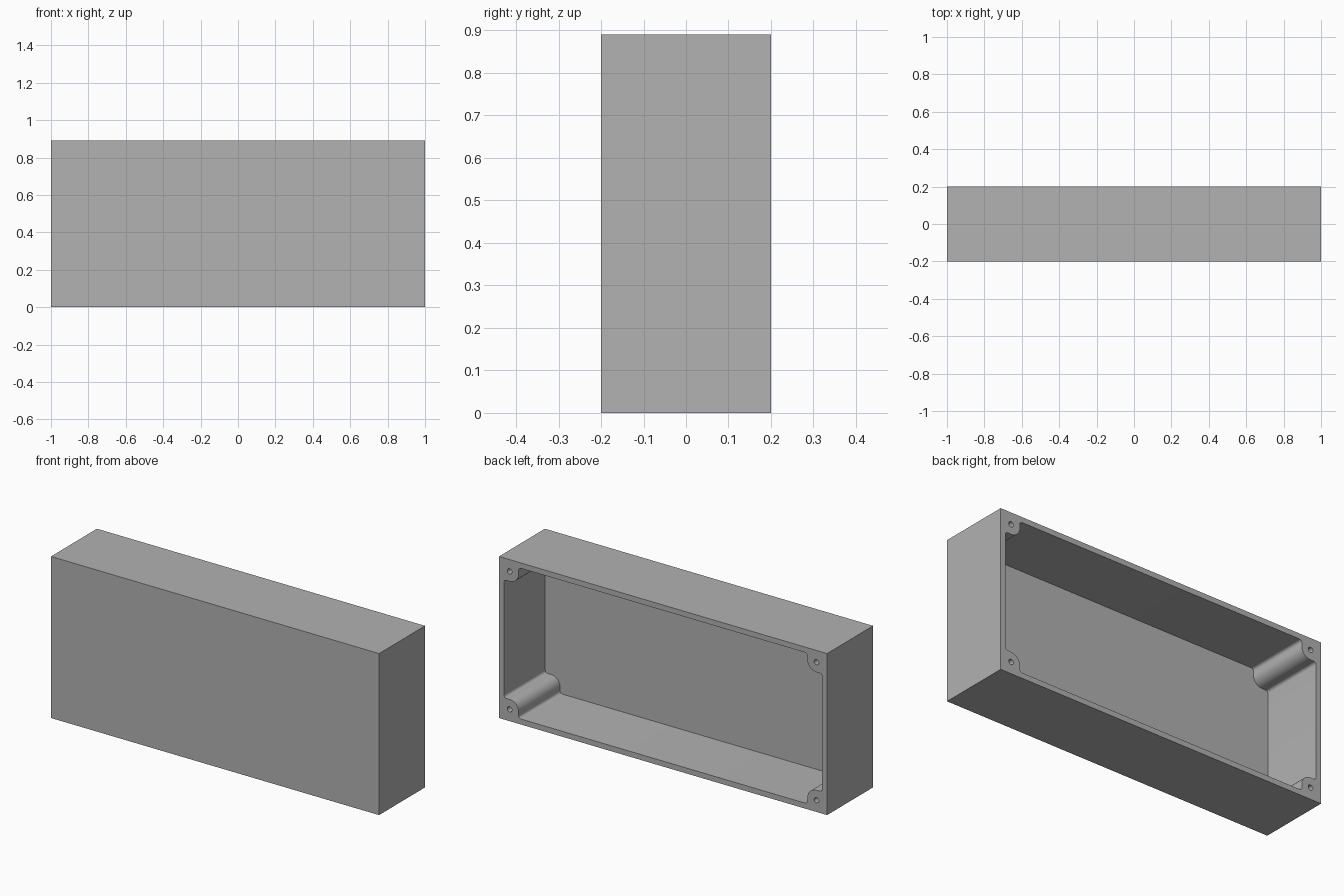
import bpy, bmesh
from math import sin, cos, radians, pi
from mathutils import Matrix, Vector

if "Cube" in bpy.data.objects:
    bpy.data.objects.remove(bpy.data.objects["Cube"], do_unlink=True)

W, D, H = 2.0, 0.4, 0.89       # outer size
WALL, FLOOR = 0.03, 0.04       # side wall and front panel thickness
BOSS, BOSS_R = 0.065, 0.055    # screw boss centre (from each side) and radius
FILLET = 0.015
HOLE_R, HOLE_DEPTH = 0.0145, 0.2

grey = bpy.data.materials.new("grey")
grey.use_nodes = True
colour = (0.445, 0.445, 0.445, 1)
grey.diffuse_color = colour
grey.node_tree.nodes["Principled BSDF"].inputs["Base Color"].default_value = colour


def add_object(name, bm):
    bmesh.ops.recalc_face_normals(bm, faces=bm.faces)
    mesh = bpy.data.meshes.new(name)
    bm.to_mesh(mesh)
    bm.free()
    mesh.materials.append(grey)
    obj = bpy.data.objects.new(name, mesh)
    bpy.context.collection.objects.link(obj)
    return obj


def arc(cx, cy, r, start, end, steps):
    angles = [radians(start + (end - start) * i / steps) for i in range(steps + 1)]
    return [(cx + r * cos(a), cy + r * sin(a)) for a in angles]


def corner_profile():
    """Cavity outline round one boss, as distances in from the two outer sides."""
    edge = BOSS + BOSS_R
    return (arc(WALL + FILLET, edge + FILLET, FILLET, 180, 270, 6)
            + arc(BOSS, BOSS, BOSS_R, 90, 0, 14)
            + arc(edge + FILLET, WALL + FILLET, FILLET, 180, 270, 6))


def cut(target, cutter):
    cutter.hide_render = True
    mod = target.modifiers.new("cut", 'BOOLEAN')
    mod.operation, mod.solver, mod.object = 'DIFFERENCE', 'EXACT', cutter
    bpy.ops.object.modifier_apply(modifier=mod.name)
    bpy.data.objects.remove(cutter, do_unlink=True)


# Outer block
bm = bmesh.new()
bmesh.ops.create_cube(bm, size=1, matrix=Matrix.Translation((0, 0, H / 2))
                      @ Matrix.Diagonal((W, D, H, 1)))
box = add_object("enclosure_box", bm)
bpy.ops.object.select_all(action='DESELECT')
bpy.context.view_layer.objects.active = box
box.select_set(True)

# Cavity, open at the back, going round the four corner bosses
bm = bmesh.new()
outline = []
corners = [(1, 1), (-1, 1), (-1, -1), (1, -1)]
for sx, sz in corners:
    pts = [(sx * (W / 2 - u), sz * (H / 2 - v)) for u, v in corner_profile()]
    outline += pts if sx == sz else pts[::-1]
face = bm.faces.new([bm.verts.new((x, -D / 2 + FLOOR, z + H / 2)) for x, z in outline])
extruded = bmesh.ops.extrude_face_region(bm, geom=[face])["geom"]
bmesh.ops.translate(bm, vec=Vector((0, D, 0)),
                    verts=[g for g in extruded if isinstance(g, bmesh.types.BMVert)])
cut(box, add_object("cavity_cutter", bm))

# Blind screw holes in the bosses
bm = bmesh.new()
for sx, sz in corners:
    place = Matrix.Translation((sx * (W / 2 - BOSS), D / 2, H / 2 + sz * (H / 2 - BOSS)))
    bmesh.ops.create_cone(bm, cap_ends=True, segments=24, radius1=HOLE_R, radius2=HOLE_R,
                          depth=2 * HOLE_DEPTH, matrix=place @ Matrix.Rotation(pi / 2, 4, 'X'))
cut(box, add_object("hole_cutter", bm))

bpy.ops.object.shade_smooth_by_angle(angle=radians(30))
